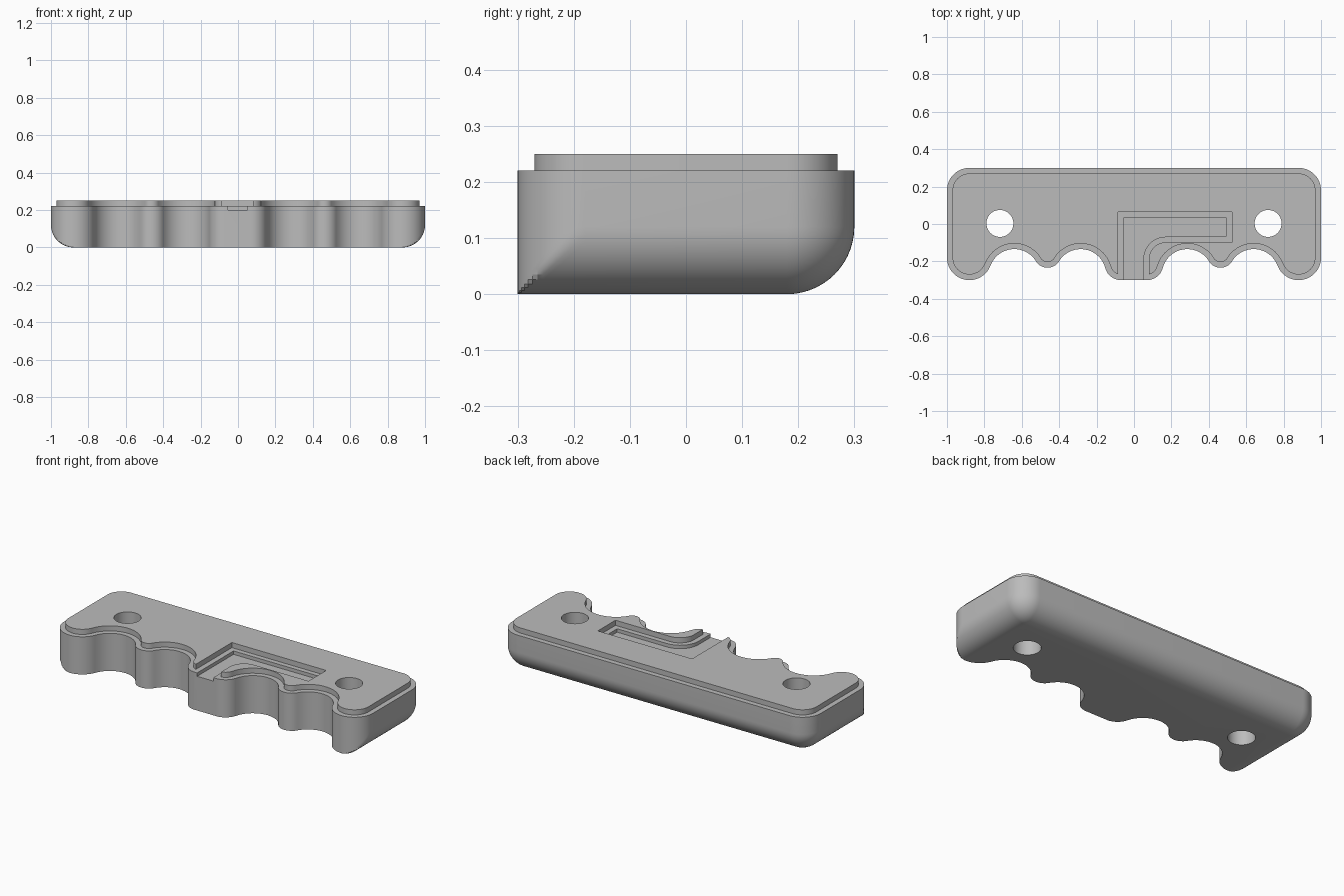
import bpy, bmesh
from math import sin, cos, atan2, pi

if "Cube" in bpy.data.objects:
    bpy.data.objects.remove(bpy.data.objects["Cube"], do_unlink=True)

grey = bpy.data.materials.new("plain grey")
grey.use_nodes = True
GREY = (0.5, 0.5, 0.5, 1)
grey.diffuse_color = GREY
grey.node_tree.nodes["Principled BSDF"].inputs["Base Color"].default_value = GREY

R = 0.12      # corner and bottom edge radius
STEPS = 14
LIP = 0.03    # step around the raised mating face

# Finger grip circles on one half: centre x, centre y, radius, bulge (+1) or hollow (-1)
GRIP = [(0.07, -0.214, 0.086, 1), (0.285, -0.27, 0.136, -1), (0.4625, -0.16, 0.074, 1),
        (0.64, -0.27, 0.136, -1), (0.88, -0.18, R, 1)]


def arc(cx, cy, r, a, b, n=STEPS):
    return [(cx + r * cos(a + (b - a) * i / n), cy + r * sin(a + (b - a) * i / n))
            for i in range(n + 1)]


def outline(inset=0, cut=0):
    """Plan outline; cut pulls in the sides and back only."""
    pts = []
    for i, (x, y, r, s) in enumerate(GRIP):
        start = -pi / 2
        if i:
            start = atan2(GRIP[i - 1][1] - y, GRIP[i - 1][0] - x)
        if i < len(GRIP) - 1:
            end = atan2(GRIP[i + 1][1] - y, GRIP[i + 1][0] - x)
            pts += arc(x, y, r - s * inset, start, end)
        else:
            pts += arc(x, y, r - inset, start, -pi / 2)
            pts += arc(x, y, r - inset, -pi / 2, 0)[1:]
    pts = [(min(x, 1 - cut), y) for x, y in pts]
    pts += arc(1 - R, 0.3 - R, R - cut - inset, 0, pi / 2)
    return pts + [(-x, y) for x, y in reversed(pts)]


def loft(name, layers):
    """Skin a stack of (outline, height) layers and cap both ends."""
    bm = bmesh.new()
    rings = [[bm.verts.new((x, y, z)) for x, y in pts] for pts, z in layers]
    n = len(rings[0])
    for a, b in zip(rings, rings[1:]):
        for i in range(n):
            j = (i + 1) % n
            bm.faces.new((a[i], a[j], b[j], b[i]))
    bm.faces.new(rings[0][::-1])
    bm.faces.new(rings[-1])
    bmesh.ops.remove_doubles(bm, verts=bm.verts, dist=0.0001)
    bmesh.ops.recalc_face_normals(bm, faces=bm.faces)
    mesh = bpy.data.meshes.new(name)
    bm.to_mesh(mesh)
    bm.free()
    mesh.materials.append(grey)
    obj = bpy.data.objects.new(name, mesh)
    bpy.context.collection.objects.link(obj)
    return obj


def carve(target, pts, low, high):
    cutter = loft("cutter", [(pts, low), (pts, high)])
    cutter.hide_render = True
    mod = target.modifiers.new("cut", 'BOOLEAN')
    mod.operation = 'DIFFERENCE'
    mod.solver = 'EXACT'
    mod.object = cutter
    bpy.context.view_layer.objects.active = target
    bpy.ops.object.modifier_apply(modifier=mod.name)
    bpy.data.objects.remove(cutter, do_unlink=True)


def channel(left, right, back, front, mouth, r):
    """L-shaped channel that opens through the front."""
    bend = arc(mouth + r, front - r, r, pi / 2, pi)
    return [(left, -0.4), (mouth, -0.4)] + bend[::-1] + [
        (right, front), (right, back), (left, back)]


# Grip half: rounded sides and back below, stepped lip on top
layers = []
for i in range(STEPS + 1):
    t = pi / 2 * i / STEPS
    layers.append((outline(cut=R * (1 - sin(t))), R * (1 - cos(t))))
layers += [(outline(), 0.22), (outline(LIP), 0.22), (outline(LIP), 0.25)]
grip = loft("grip_half", layers)

# Bolt holes
for side in (-1, 1):
    carve(grip, arc(side * 0.717, 0.003, 0.072, 0, 2 * pi, 48)[:-1], -0.1, 0.4)

# Two-step recess for the inlay
carve(grip, channel(-0.085, 0.525, 0.065, -0.098, 0.08, 0.09), 0.22, 0.4)
carve(grip, channel(-0.054, 0.493, 0.036, -0.068, 0.05, 0.12), 0.20, 0.4)

# Smooth curves, crisp edges
bpy.ops.object.select_all(action='DESELECT')
grip.select_set(True)
bpy.context.view_layer.objects.active = grip
bpy.ops.object.shade_smooth_by_angle(angle=pi / 6)
